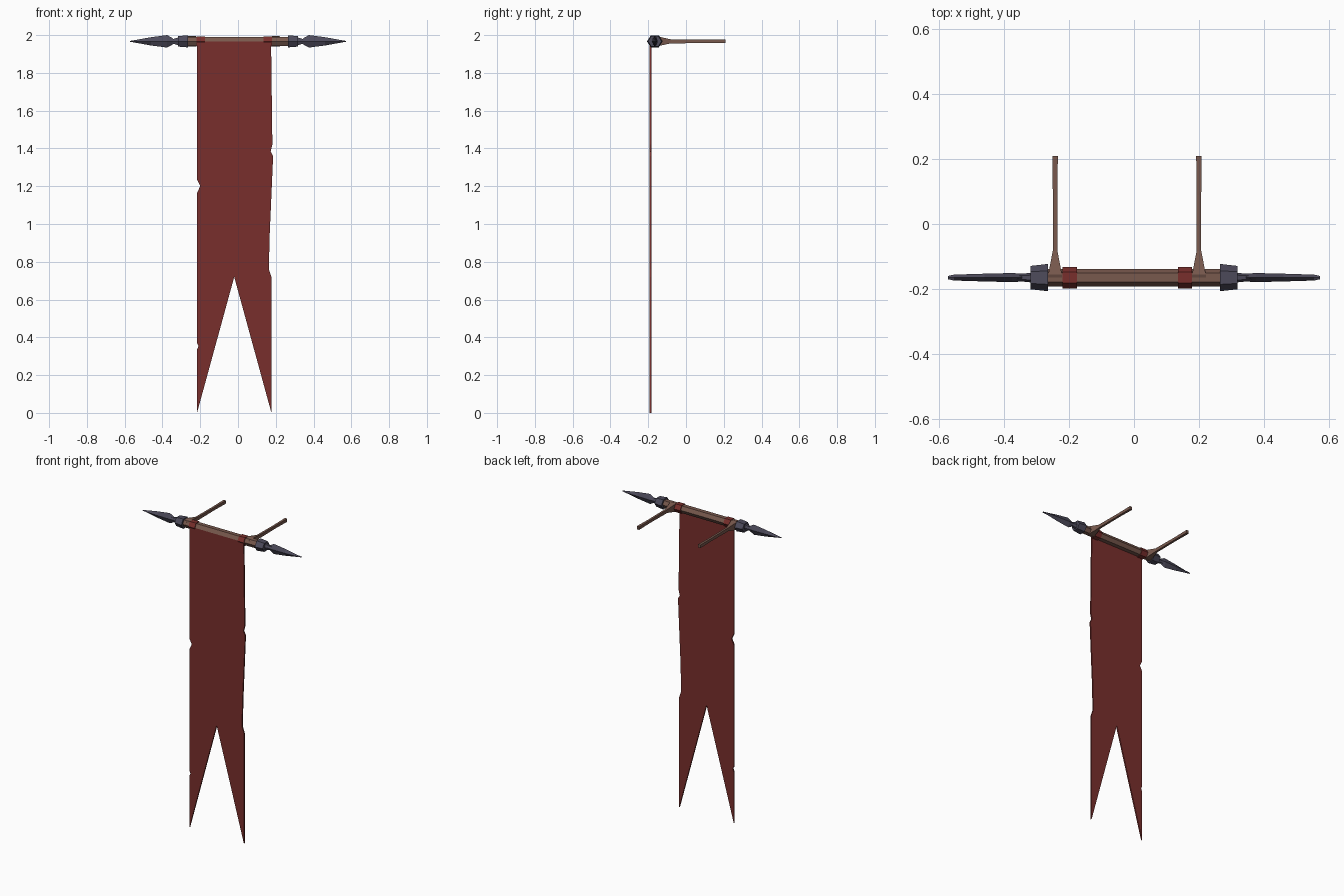
import bpy, bmesh, math

if "Cube" in bpy.data.objects:
    bpy.data.objects.remove(bpy.data.objects["Cube"])

ROD_Y, ROD_Z = -0.165, 1.967


def material(name, rgb):
    m = bpy.data.materials.new(name)
    m.diffuse_color = (*rgb, 1)
    m.use_nodes = True
    m.node_tree.nodes["Principled BSDF"].inputs["Base Color"].default_value = m.diffuse_color
    return m


WOOD = material("wood", (0.19, 0.10, 0.075))
CLOTH = material("red_cloth", (0.19, 0.028, 0.025))
IRON = material("dark_iron", (0.075, 0.07, 0.105))


def finish(name, bm, mat):
    bmesh.ops.recalc_face_normals(bm, faces=bm.faces)
    me = bpy.data.meshes.new(name)
    bm.to_mesh(me)
    bm.free()
    me.materials.append(mat)
    ob = bpy.data.objects.new(name, me)
    bpy.context.collection.objects.link(ob)
    return ob


def loft(name, sections, sides, mat, axis="x", origin=(0, 0, 0), turn=0.0):
    """Sections are (position along axis, sideways radius, vertical radius)."""
    bm = bmesh.new()
    rings = []
    for p, a, b in sections:
        ring = []
        for i in range(sides):
            t = math.tau * i / sides + turn
            u, v = a * math.cos(t), b * math.sin(t)
            co = (p, u, v) if axis == "x" else (u, p, v)
            ring.append(bm.verts.new([c + o for c, o in zip(co, origin)]))
        rings.append(ring)
    for r, s in zip(rings, rings[1:]):
        for i in range(sides):
            j = (i + 1) % sides
            bm.faces.new((r[i], r[j], s[j], s[i]))
    bm.faces.new(rings[0])
    bm.faces.new(rings[-1])
    return finish(name, bm, mat)


centre = (0, ROD_Y, ROD_Z)

# hexagonal crossbar
loft("crossbar", [(-0.28, 0.027, 0.027), (0.28, 0.027, 0.027)], 6, WOOD, origin=centre)

# iron collars and flattened spear points at both ends
for side, s in (("left", -1), ("right", 1)):
    loft(side + "_collar", [(s * 0.265, 0.042, 0.037), (s * 0.318, 0.036, 0.032)],
         6, IRON, origin=centre)
    loft(side + "_spear_neck", [(s * 0.315, 0.015, 0.024), (s * 0.345, 0.012, 0.014),
                                (s * 0.36, 0.012, 0.015)], 6, IRON, origin=centre)
    loft(side + "_spear_point", [(s * 0.345, 0.012, 0.016), (s * 0.375, 0.014, 0.033),
                                 (s * 0.46, 0.012, 0.022), (s * 0.555, 0.009, 0.005),
                                 (s * 0.573, 0.005, 0.002)], 4, IRON, origin=centre)

# red cloth bands tying the banner to the bar
for side, x in (("left", -0.198), ("right", 0.157)):
    loft(side + "_band", [(x - 0.022, 0.033, 0.031), (x + 0.022, 0.033, 0.031)],
         6, CLOTH, origin=centre)

# wall arms, flared where they grip the bar
q = math.sqrt(2)
for side, x in (("left", -0.243), ("right", 0.2)):
    arm = [(-0.183, 0.024, 0.016), (-0.155, 0.021, 0.027), (-0.082, 0.007, 0.011),
           (0.09, 0.007, 0.009), (0.21, 0.0085, 0.010)]
    loft(side + "_arm", [(y, w * q, h * q) for y, w, h in arm], 4, WOOD, "y",
         (x, 0, ROD_Z), math.pi / 4)

# swallow-tailed banner with torn edges
outline = [(-0.217, 1.967), (-0.217, 1.235), (-0.200, 1.2), (-0.217, 1.165),
           (-0.217, 0.37), (-0.209, 0.355), (-0.217, 0.335), (-0.217, 0.0),
           (-0.02, 0.72), (0.177, 0.0), (0.177, 0.72), (0.163, 0.76),
           (0.168, 0.95), (0.186, 1.36), (0.173, 1.385), (0.182, 1.42),
           (0.175, 1.967)]
bm = bmesh.new()
front = bm.faces.new([bm.verts.new((x, -0.192, z)) for x, z in outline])
back = bmesh.ops.extrude_face_region(bm, geom=[front])
bmesh.ops.translate(bm, vec=(0, 0.009, 0),
                    verts=[v for v in back["geom"] if isinstance(v, bmesh.types.BMVert)])
if front.is_valid and len([f for f in bm.faces if len(f.verts) > 4]) < 2:
    bm.faces.new([v for v in front.verts])
bmesh.ops.triangulate(bm, faces=[f for f in bm.faces if len(f.verts) > 4])
finish("banner", bm, CLOTH)
